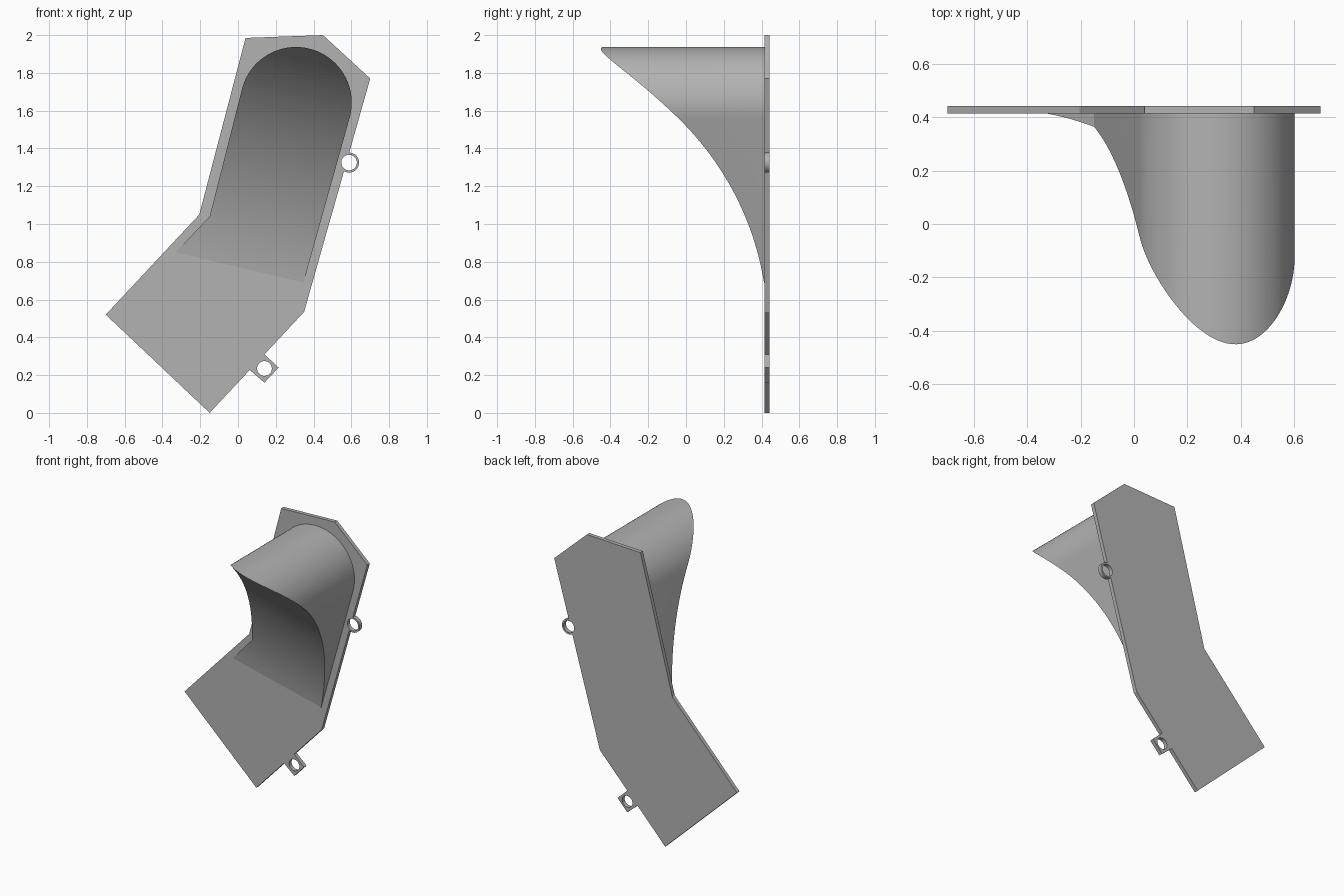
import bpy, bmesh
from math import sin, cos, atan2, pi, radians
from mathutils import Matrix, Vector

if "Cube" in bpy.data.objects:
    bpy.data.objects.remove(bpy.data.objects["Cube"], do_unlink=True)

grey = bpy.data.materials.new("plain grey")
grey.use_nodes = True
colour = (0.45, 0.45, 0.45, 1)
grey.diffuse_color = colour
grey.node_tree.nodes["Principled BSDF"].inputs["Base Color"].default_value = colour

FRONT, BACK = 0.415, 0.442    # plate faces in y
TIP = -0.47                   # front of the uncut hood
TILT = atan2(0.25, 0.968)     # lean of the long arm


def prism(name, outline, y0, y1):
    """Extrude an x-z outline along y."""
    bm = bmesh.new()
    face = bm.faces.new([bm.verts.new((x, y0, z)) for x, z in outline])
    ext = bmesh.ops.extrude_face_region(bm, geom=[face])
    verts = [v for v in ext["geom"] if isinstance(v, bmesh.types.BMVert)]
    bmesh.ops.translate(bm, verts=verts, vec=(0, y1 - y0, 0))
    bmesh.ops.recalc_face_normals(bm, faces=bm.faces)
    return finish(name, bm)


def finish(name, bm):
    mesh = bpy.data.meshes.new(name)
    bm.to_mesh(mesh)
    bm.free()
    mesh.materials.append(grey)
    obj = bpy.data.objects.new(name, mesh)
    bpy.context.collection.objects.link(obj)
    return obj


def arc(cx, cz, r, start, end, n):
    return [(cx + r * cos(start + (end - start) * i / n),
             cz + r * sin(start + (end - start) * i / n)) for i in range(n + 1)]


def disc(name, cx, cz, r, y0, y1):
    return prism(name, arc(cx, cz, r, 0, 2 * pi, 48)[:-1], y0, y1)


def combine(obj, other, operation):
    """Apply a boolean and discard the helper."""
    other.hide_render = True
    mod = obj.modifiers.new("bool", "BOOLEAN")
    mod.object, mod.operation, mod.solver = other, operation, "EXACT"
    bpy.context.view_layer.objects.active = obj
    bpy.ops.object.modifier_apply(modifier=mod.name)
    bpy.data.objects.remove(other, do_unlink=True)


def smooth(obj):
    bpy.ops.object.select_all(action="DESELECT")
    obj.select_set(True)
    bpy.context.view_layer.objects.active = obj
    bpy.ops.object.shade_smooth_by_angle(angle=radians(25))


# Bent back plate, with the square tab in its lower edge
plate = prism("back_plate", [
    (-0.15, 0), (0.062, 0.227), (0.14, 0.16), (0.215, 0.24), (0.14, 0.31),
    (0.35, 0.535), (0.70, 1.77), (0.45, 2.0), (0.04, 1.985),
    (-0.205, 1.05), (-0.70, 0.52)], FRONT, BACK)

# Round mounting eye on the long edge, then both screw holes
combine(plate, disc("eye", 0.588, 1.325, 0.053, FRONT, BACK), "UNION")
for x, z, r in [(0.588, 1.325, 0.041), (0.14, 0.235, 0.039)]:
    combine(plate, disc("hole", x, z, r, FRONT - 0.1, BACK + 0.1), "DIFFERENCE")
smooth(plate)

# Hood: round-topped block standing out from the plate
outline = [(-0.33, 0.85), (0.347, 0.69)]
outline += arc(0.307, 1.642, 0.295, -0.28, pi - 0.249, 56)
outline += [(-0.15, 1.04)]
hood = prism("curved_hood", outline, TIP, FRONT + 0.01)

# Scoop the underside with one large cylinder lying across the arm
axis = Vector((cos(TILT), 0, -sin(TILT)))
up = Vector((sin(TILT), 0, cos(TILT)))
centre = up * 0.505 + Vector((0, -1.211, 0))
bm = bmesh.new()
bmesh.ops.create_cone(
    bm, cap_ends=True, segments=256, radius1=1.643, radius2=1.643, depth=4,
    matrix=Matrix.Translation(centre) @ axis.to_track_quat("Z", "Y").to_matrix().to_4x4())
combine(hood, finish("scoop_cutter", bm), "DIFFERENCE")
smooth(hood)
